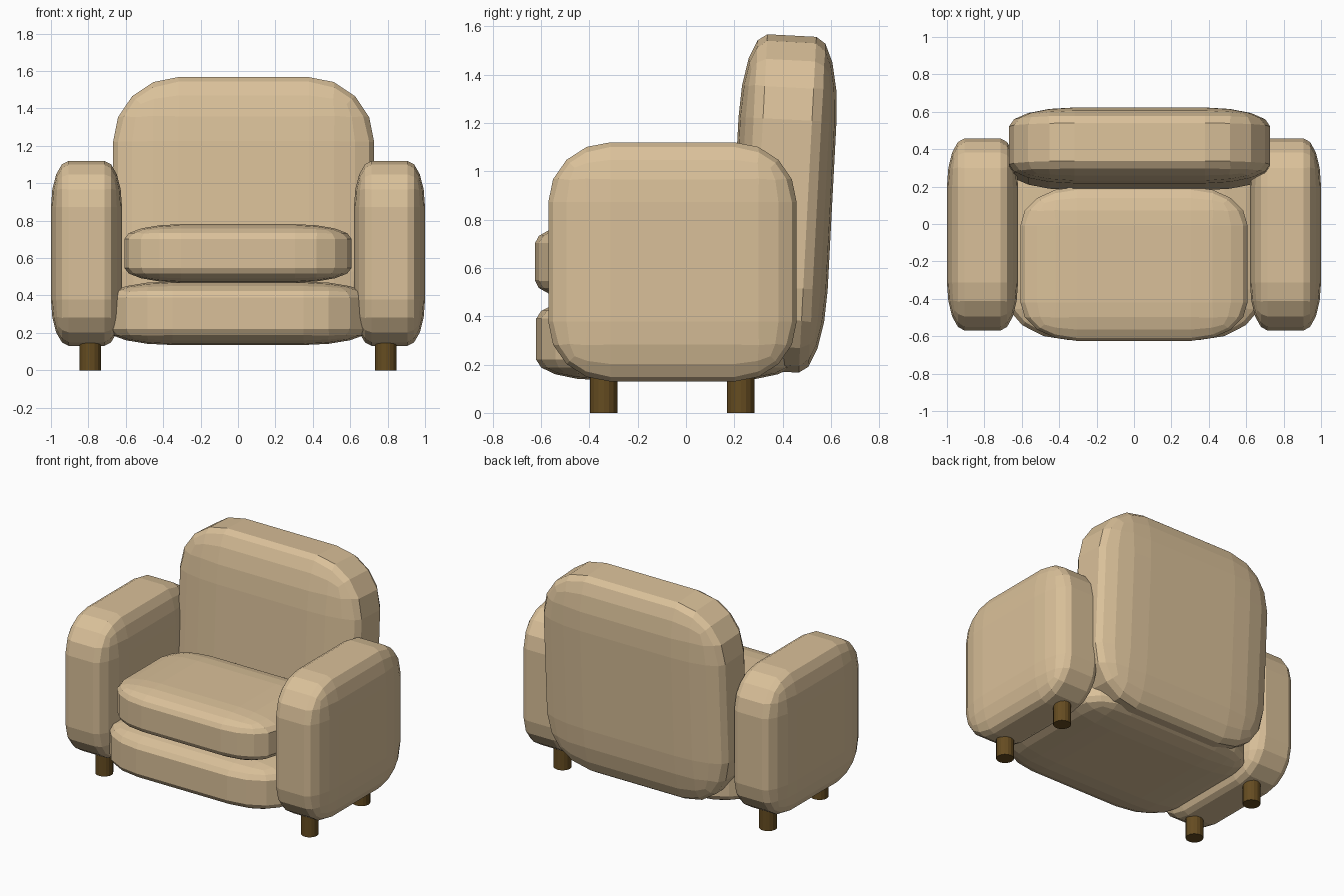
import bpy, bmesh
from math import radians
from mathutils import Matrix, Vector

if "Cube" in bpy.data.objects:
    bpy.data.objects.remove(bpy.data.objects["Cube"])


def material(name, rgb):
    m = bpy.data.materials.new(name)
    m.diffuse_color = (*rgb, 1)
    m.use_nodes = True
    m.node_tree.nodes["Principled BSDF"].inputs["Base Color"].default_value = m.diffuse_color
    return m


fabric = material("tan_fabric", (0.70, 0.53, 0.32))
wood = material("dark_wood", (0.13, 0.072, 0.015))


def finish(name, bm, loc, mat, tilt=0):
    me = bpy.data.meshes.new(name)
    bm.to_mesh(me)
    bm.free()
    me.materials.append(mat)
    ob = bpy.data.objects.new(name, me)
    ob.location = loc
    ob.rotation_euler.x = radians(tilt)
    bpy.context.collection.objects.link(ob)
    return ob


def cushion(name, loc, half, tilt=0):
    """Cube rounded on every edge, then stretched to its half sizes."""
    bm = bmesh.new()
    bmesh.ops.create_cube(bm, size=2)
    bmesh.ops.bevel(bm, geom=bm.edges[:], offset=0.5, segments=4,
                    profile=0.5, affect='EDGES', clamp_overlap=True)
    bmesh.ops.scale(bm, vec=Vector(half), verts=bm.verts)
    return finish(name, bm, loc, fabric, tilt)


def leg(name, x, y, height=0.2, radius=0.057):
    bm = bmesh.new()
    bmesh.ops.create_cone(bm, cap_ends=True, segments=16, radius1=radius,
                          radius2=radius, depth=height,
                          matrix=Matrix.Translation((0, 0, height / 2)))
    return finish(name, bm, (x, y, 0), wood)


# Seat base, loose seat cushion and the leaning backrest
cushion("seat_base", (0, -0.08, 0.305), (0.70, 0.54, 0.17))
cushion("seat_cushion", (0, -0.213, 0.625), (0.607, 0.412, 0.156))
cushion("backrest", (0.03, 0.402, 0.867), (0.698, 0.203, 0.696), tilt=-3)

# Arms and legs on both sides
for side, s in (("left", -1), ("right", 1)):
    cushion(side + "_arm", (s * 0.81, -0.056, 0.625), (0.19, 0.514, 0.495))
    leg(side + "_front_leg", s * 0.79, -0.34)
    leg(side + "_back_leg", s * 0.79, 0.227)
